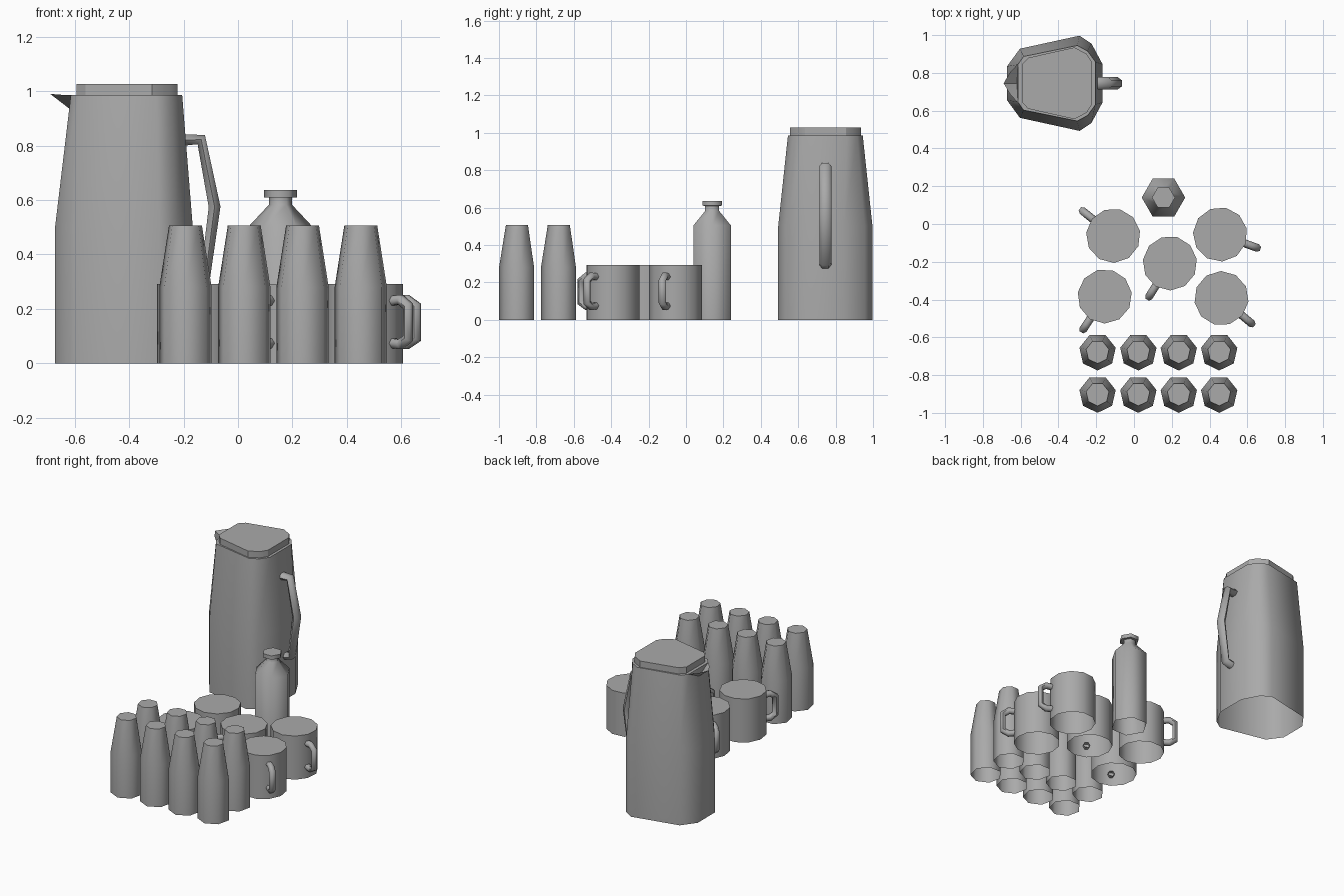
import bpy
import bmesh
from math import pi, cos, sin, radians

if "Cube" in bpy.data.objects:
    bpy.data.objects.remove(bpy.data.objects["Cube"], do_unlink=True)

grey = bpy.data.materials.new("plain_grey")
grey.use_nodes = True
grey.diffuse_color = (0.4, 0.4, 0.4, 1)
grey.node_tree.nodes["Principled BSDF"].inputs["Base Color"].default_value = (0.4, 0.4, 0.4, 1)


def smooth(obj, angle):
    bpy.ops.object.select_all(action='DESELECT')
    obj.select_set(True)
    bpy.context.view_layer.objects.active = obj
    bpy.ops.object.shade_smooth_by_angle(angle=radians(angle))


def finish(name, bm, location, angle=65):
    mesh = bpy.data.meshes.new(name)
    bm.to_mesh(mesh)
    bm.free()
    mesh.materials.append(grey)
    obj = bpy.data.objects.new(name, mesh)
    obj.location = location
    bpy.context.collection.objects.link(obj)
    smooth(obj, angle)
    return obj


def loft(name, rings, location=(0, 0, 0), angle=65):
    """Skin matching counter-clockwise rings from the open bottom to a capped top."""
    bm = bmesh.new()
    loops = [[bm.verts.new(p) for p in ring] for ring in rings]
    for low, high in zip(loops, loops[1:]):
        for i in range(len(low)):
            j = (i + 1) % len(low)
            bm.faces.new((low[i], low[j], high[j], high[i]))
    bm.faces.new(loops[-1])
    return finish(name, bm, location, angle)


def turned(name, sides, profile, location, start=0):
    rings = [[(r * cos(start + 2 * pi * i / sides), r * sin(start + 2 * pi * i / sides), z)
              for i in range(sides)] for r, z in profile]
    return loft(name, rings, location)


def tube(name, path, radius, location, turn=0, widen=1):
    """Bent rod in the local xz plane."""
    curve = bpy.data.curves.new(name, 'CURVE')
    curve.dimensions = '3D'
    curve.bevel_depth = radius
    curve.bevel_resolution = 1
    spline = curve.splines.new('POLY')
    spline.points.add(len(path) - 1)
    for point, (x, z) in zip(spline.points, path):
        point.co = (x, 0, z, 1)
    curve.materials.append(grey)
    obj = bpy.data.objects.new(name, curve)
    obj.location = location
    obj.rotation_euler.z = turn
    obj.scale.y = widen
    bpy.context.collection.objects.link(obj)
    bpy.ops.object.select_all(action='DESELECT')
    obj.select_set(True)
    bpy.context.view_layer.objects.active = obj
    bpy.ops.object.convert(target='MESH')
    smooth(bpy.context.object, 62)


# Jug: half outlines mirrored across its centre line
JUG_Y = 0.745
BASE = [(-0.672, 0.09), (-0.604, 0.183), (-0.288, 0.252), (-0.225, 0.21), (-0.166, 0.1)]
RIM = [(-0.614, 0.1), (-0.585, 0.142), (-0.3, 0.2), (-0.245, 0.17), (-0.205, 0.115)]
LID = [(-0.594, 0.1), (-0.56, 0.135), (-0.315, 0.19), (-0.25, 0.155), (-0.222, 0.11)]


def outline(half, z):
    return [(x, -y, z) for x, y in half] + [(x, y, z) for x, y in reversed(half)]


here = (0, JUG_Y, 0)
loft("jug_body", [outline(BASE, 0), outline(BASE, 0.5), outline(RIM, 0.985)], here, 50)
loft("jug_lid", [outline(LID, 0.98), outline(LID, 1.027)], here, 30)

# Pouring lip: an open folded sheet
bm = bmesh.new()
tip = bm.verts.new((-0.69, 0, 0.99))
bottom = bm.verts.new((-0.612, 0, 0.93))
for side in (-1, 1):
    mid = bm.verts.new((-0.655, side * 0.06, 0.987))
    root = bm.verts.new((-0.612, side * 0.105, 0.985))
    for a, b in ((tip, mid), (mid, root)):
        bm.faces.new((a, bottom, b) if side < 0 else (a, b, bottom))
finish("jug_spout", bm, here, 30)

tube("jug_handle", [(-0.21, 0.82), (-0.135, 0.822), (-0.086, 0.575), (-0.122, 0.305), (-0.185, 0.29)],
     0.025, here, widen=1.3)

# Bottle with shoulder, neck and cap
turned("bottle", 6, [(0.115, 0), (0.115, 0.505), (0.043, 0.582), (0.043, 0.609),
                     (0.061, 0.61), (0.061, 0.636)], (0.156, 0.14, 0))

# Two rows of tapered tumblers
for y in (-0.901, -0.677):
    for x in (-0.193, 0.023, 0.237, 0.451):
        turned("tumbler", 7, [(0.0985, 0), (0.0985, 0.28), (0.062, 0.507)], (x, y, 0), -pi / 2)

# Mugs, each with its handle turned outward
MUGS = [(-0.11, -0.062, 141), (0.456, -0.055, -20), (0.19, -0.208, -122),
        (-0.155, -0.383, -123), (0.463, -0.393, -40)]
GRIP = [(0.12, 0.228), (0.175, 0.234), (0.211, 0.21), (0.211, 0.092), (0.175, 0.07), (0.12, 0.076)]
for x, y, degrees in MUGS:
    turn = radians(degrees)
    turned("mug", 11, [(0.144, 0), (0.144, 0.292)], (x, y, 0), turn)
    tube("mug_handle", GRIP, 0.021, (x, y, 0), turn)
